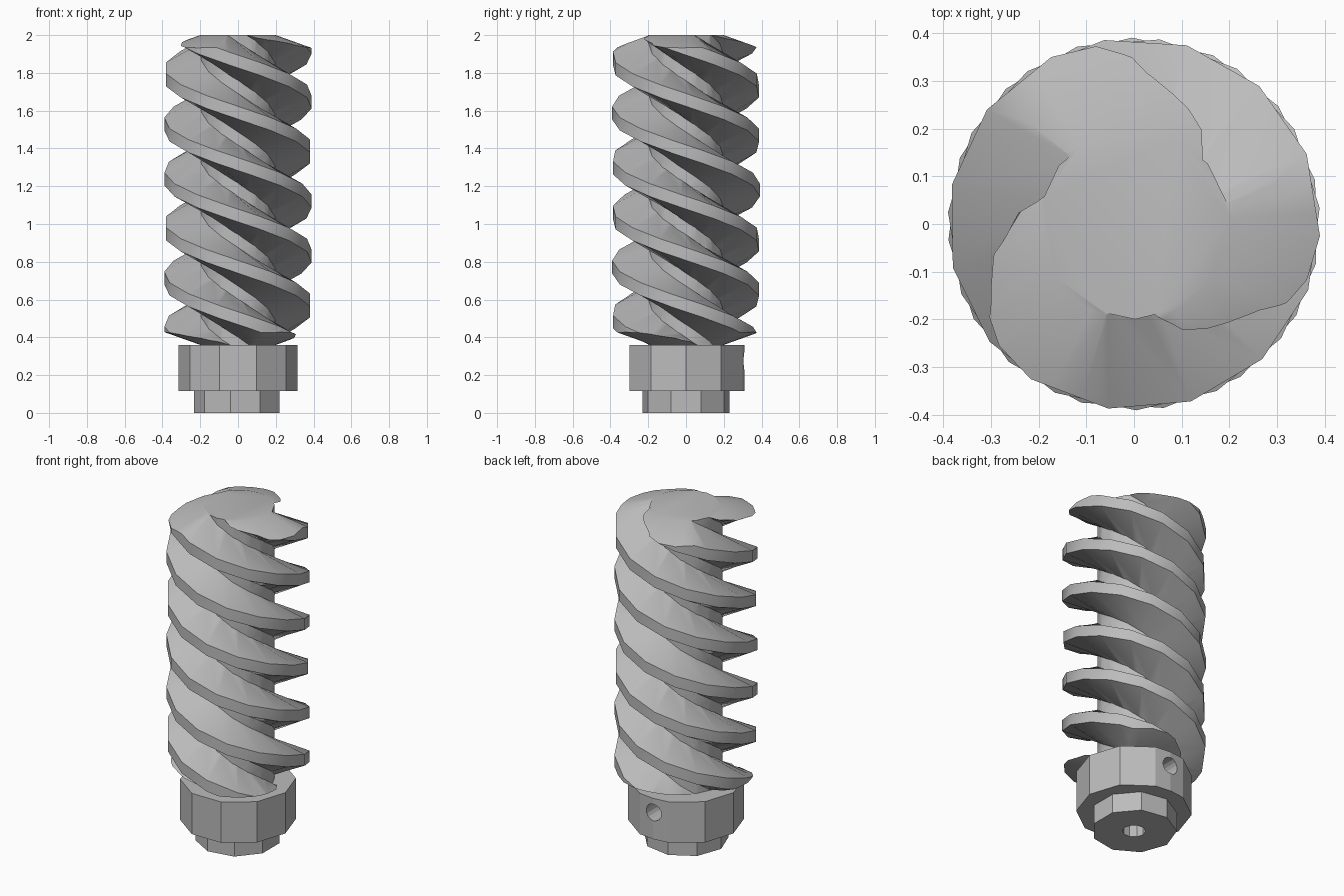
import bpy, bmesh, math

if "Cube" in bpy.data.objects:
    bpy.data.objects.remove(bpy.data.objects["Cube"])

N = 14                                # facets per turn of the screw
PHASE = math.radians(13.5)
CORE, CREST = 0.2, 0.391              # root and crest radii
Z0, Z1 = 0.36, 2.0                    # screw ends
Q = (Z1 - Z0) / (4 * 6.2833 - 1)      # quarter of the tooth spacing
LEAD = 12 * Q                         # three starts

grey = bpy.data.materials.new("grey metal")
grey.diffuse_color = (0.5, 0.5, 0.5, 1)
grey.use_nodes = True
grey.node_tree.nodes["Principled BSDF"].inputs["Base Color"].default_value = grey.diffuse_color


def finish(name, bm):
    bmesh.ops.recalc_face_normals(bm, faces=bm.faces)
    me = bpy.data.meshes.new(name)
    bm.to_mesh(me)
    bm.free()
    ob = bpy.data.objects.new(name, me)
    bpy.context.collection.objects.link(ob)
    me.materials.append(grey)
    return ob


def loft(name, loops, closed=True):
    """Skin a list of closed point loops and cap both ends."""
    bm = bmesh.new()
    rows = [[bm.verts.new(p) for p in loop] for loop in loops]
    n = len(rows[0])
    for a, b in zip(rows, rows[1:]):
        for i in range(n):
            j = (i + 1) % n
            bm.faces.new((a[i], a[j], b[j], b[i]))
    bm.faces.new(rows[0])
    bm.faces.new(rows[-1])
    return finish(name, bm)


def ring(n, r, start=0.0):
    return [(r * math.cos(start + math.tau * i / n),
             r * math.sin(start + math.tau * i / n)) for i in range(n)]


def prism(name, pts, z0, z1):
    return loft(name, [[(x, y, z) for x, y in pts] for z in (z0, z1)])


def boolean(ob, tool, operation, apply=False):
    mod = ob.modifiers.new("cut", "BOOLEAN")
    mod.operation, mod.object, mod.solver = operation, tool, "EXACT"
    if apply:
        with bpy.context.temp_override(object=ob, active_object=ob):
            bpy.ops.object.modifier_apply(modifier=mod.name)
        bpy.data.objects.remove(tool)
    else:
        tool.hide_render = True
        tool.hide_set(True)


def thread(start):
    """One left-hand ridge with a trapezoid section, longer than needed."""
    section = [(0.14, Q), (CORE, Q), (CREST, 2 * Q), (CREST, 3 * Q), (CORE, 4 * Q), (0.14, 4 * Q)]
    loops = []
    for k in range(-N, int(2.7 * N)):
        a = start + math.tau * k / N
        loops.append([(r * math.cos(a), r * math.sin(a), Z1 + h - LEAD * k / N)
                      for r, h in section])
    return loft("ridge", loops)


# Screw: core joined with three ridges
screw = prism("screw_thread", ring(N, CORE, PHASE), 0.1, 2.3)
for s in range(3):
    boolean(screw, thread(PHASE + s * math.tau / 3), "UNION", True)

# Trim the screw to length with shallow conical ends
R = 0.5
drop = Q / (CREST - CORE) * (R - CORE)
profile = [(CORE, Z0), (R, Z0 + drop), (R, Z1 - drop), (CORE, Z1)]
trim = loft("end_trim", [[(x, y, z) for x, y in ring(36, r, PHASE)] for r, z in profile])
boolean(screw, trim, "INTERSECT", True)
bpy.context.view_layer.objects.active = screw
screw.select_set(True)
bpy.ops.object.shade_smooth_by_angle(angle=math.radians(30))

# Ten-sided collar, slightly crowned at the back, and nine-sided boss
outline = ring(10, 0.315)
outline.insert(3, (0, 0.311))
collar = prism("collar", outline, 0.115, Z0)
boss = prism("boss", ring(9, 0.233, math.pi), 0, 0.115)

# Centre bore and set-screw hole
bore = prism("bore_cutter", ring(10, 0.063), -0.1, 0.3)
hole = prism("set_screw_cutter", ring(16, 0.05), 0, 0.4)
hole.rotation_euler = (-math.pi / 2, 0, 0)
hole.location = (0, 0, 0.275)
boolean(boss, bore, "DIFFERENCE")
boolean(collar, bore, "DIFFERENCE")
boolean(collar, hole, "DIFFERENCE")
